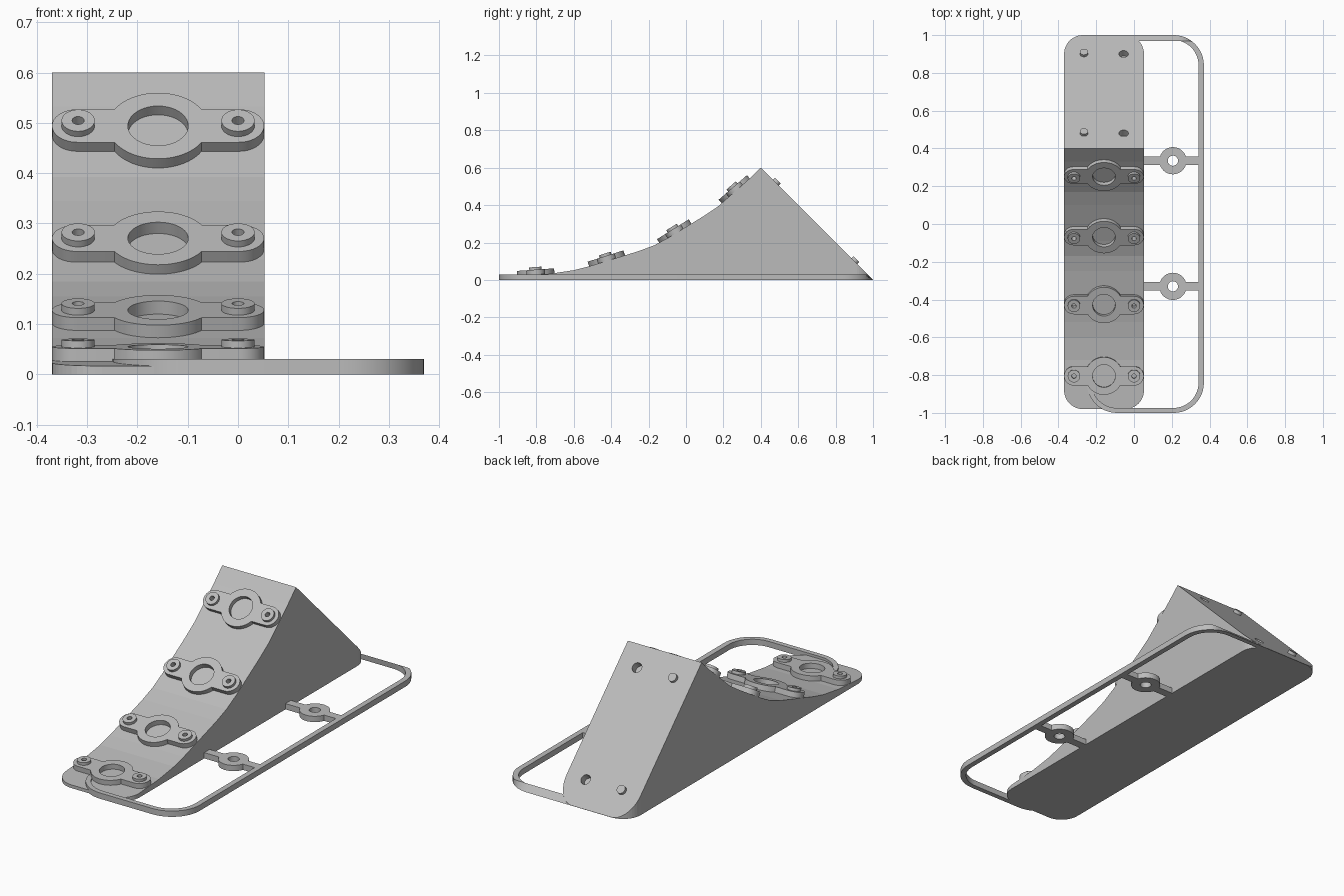
import bpy, bmesh
from math import sin, cos, radians
from mathutils import Matrix

old = bpy.data.objects.get("Cube")
if old:
    bpy.data.objects.remove(old, do_unlink=True)

GREY = (0.5, 0.5, 0.5, 1)
grey = bpy.data.materials.new("plain grey")
grey.use_nodes = True
grey.diffuse_color = GREY
grey.node_tree.nodes["Principled BSDF"].inputs["Base Color"].default_value = GREY


def arc(cx, cy, r, a0, a1, n=12):
    angles = [radians(a0 + (a1 - a0) * i / n) for i in range(n + 1)]
    return [(cx + r * cos(a), cy + r * sin(a)) for a in angles]


def circle(cx, cy, r, n=32):
    return arc(cx, cy, r, 0, 360, n)[:-1]


def rounded_rect(x0, x1, y0, y1, r):
    return (arc(x1 - r, y0 + r, r, -90, 0) + arc(x1 - r, y1 - r, r, 0, 90)
            + arc(x0 + r, y1 - r, r, 90, 180) + arc(x0 + r, y0 + r, r, 180, 270))


def eared_disc(radius, side_angle, reach, ear, ear_steps):
    """Disc with one arm on each side; one ear step leaves a square end."""
    s = side_angle
    return (arc(reach, 0, ear, -90, 90, ear_steps) + arc(0, 0, radius, s, 180 - s, 20)
            + arc(-reach, 0, ear, 90, 270, ear_steps) + arc(0, 0, radius, 180 + s, 360 - s, 20))


def plate(name, loops, z0, z1, matrix=Matrix()):
    """Extrude closed outlines (inner ones become holes) from z0 to z1."""
    curve = bpy.data.curves.new(name, "CURVE")
    curve.dimensions = "2D"
    curve.fill_mode = "BOTH"
    curve.extrude = (z1 - z0) / 2
    for loop in loops:
        spline = curve.splines.new("POLY")
        spline.points.add(len(loop) - 1)
        for point, (x, y) in zip(spline.points, loop):
            point.co = (x, y, 0, 1)
        spline.use_cyclic_u = True
    temp = bpy.data.objects.new(name + "_outline", curve)
    bpy.context.collection.objects.link(temp)
    deps = bpy.context.evaluated_depsgraph_get()
    mesh = bpy.data.meshes.new_from_object(temp.evaluated_get(deps))
    bpy.data.objects.remove(temp, do_unlink=True)
    bm = bmesh.new()
    bm.from_mesh(mesh)
    bmesh.ops.remove_doubles(bm, verts=bm.verts, dist=1e-5)
    bmesh.ops.recalc_face_normals(bm, faces=bm.faces)
    bm.to_mesh(mesh)
    bm.free()
    mesh.transform(matrix @ Matrix.Translation((0, 0, (z0 + z1) / 2)))
    mesh.materials.clear()
    mesh.materials.append(grey)
    mesh.polygons.foreach_set("use_smooth", [False] * len(mesh.polygons))
    obj = bpy.data.objects.new(name, mesh)
    bpy.context.collection.objects.link(obj)
    return obj


def cut(obj, tool, operation):
    """Apply a boolean and discard the cutter."""
    mod = obj.modifiers.new("cut", "BOOLEAN")
    mod.operation, mod.solver, mod.object = operation, "EXACT", tool
    deps = bpy.context.evaluated_depsgraph_get()
    mesh = bpy.data.meshes.new_from_object(obj.evaluated_get(deps))
    obj.modifiers.clear()
    obj.data = mesh
    bpy.data.objects.remove(tool, do_unlink=True)


def smooth(obj):
    bpy.ops.object.select_all(action="DESELECT")
    obj.select_set(True)
    bpy.context.view_layer.objects.active = obj
    bpy.ops.object.shade_smooth_by_angle(angle=radians(30))


# Ramp body: side profile swept across, trimmed to a rounded footprint
profile = [(-1.05, -0.05), (1.051, -0.05), (0.4, 0.6), (0.33, 0.533), (0.23, 0.445),
           (0.17, 0.392), (0.1, 0.345), (-0.09, 0.228), (-0.17, 0.185), (-0.25, 0.155),
           (-0.52, 0.072), (-0.6, 0.052), (-0.72, 0.034), (-1.05, 0.012)]
sideways = Matrix(((0, 0, 1, 0), (1, 0, 0, 0), (0, 1, 0, 0), (0, 0, 0, 1)))
ramp = plate("ramp_body", [profile], -0.5, 0.5, sideways)
footprint = plate("footprint", [rounded_rect(-0.37, 0.053, -0.98, 1, 0.1)], 0, 1)
cut(ramp, footprint, "INTERSECT")

# Back slope: pegs on one side, matching sockets on the other
for label, y in (("upper", 0.48), ("lower", 0.9)):
    tilt = Matrix.Rotation(radians(-45), 4, "X")
    socket = plate("socket", [circle(0, 0, 0.025)], -0.04, 0.05,
                   Matrix.Translation((-0.055, y, 1 - y)) @ tilt)
    cut(ramp, socket, "DIFFERENCE")
    peg = plate(label + "_peg", [circle(0, 0, 0.022)], -0.02, 0.016,
                Matrix.Translation((-0.265, y, 1 - y)) @ tilt)
    smooth(peg)

# Four eared pads up the ramp: base y, base z, tilt
pads = [(-0.803, 0.028, 4), (-0.422, 0.102, 17.5), (-0.056, 0.248, 32), (0.268, 0.474, 41)]
for i, (y, z, angle) in enumerate(pads, 1):
    place = (Matrix.Translation((-0.159, y, z))
             @ Matrix.Rotation(radians(angle), 4, "X"))
    holes = [circle(side * 0.159, 0, 0.012, 20) for side in (-1, 1)]
    pad = plate(f"pad_{i}", [eared_disc(0.1, 30, 0.161, 0.05, 16),
                             circle(0, 0, 0.06, 40)] + holes, -0.012, 0.027, place)
    smooth(pad)
    for side, hole, word in ((-1, holes[0], "right"), (1, holes[1], "left")):
        boss = plate(f"pad_{i}_{word}_boss", [circle(side * 0.159, 0, 0.033), hole],
                     0.027, 0.041, place)
        smooth(boss)

# Thin frame on the ground, its back edge bevelled to follow the back slope
frame = plate("ground_frame", [rounded_rect(-0.25, 0.37, -1, 1, 0.16),
                               rounded_rect(-0.225, 0.342, -0.974, 0.974, 0.134)], 0, 0.03)
for v in frame.data.vertices:
    v.co.y = min(v.co.y, 1 - v.co.z)
smooth(frame)

# Washer tabs joining the frame to the ramp
for label, y in (("front", -0.33), ("back", 0.335)):
    tab = plate(label + "_washer_tab", [eared_disc(0.072, 18, 0.155, 0.022, 1),
                                        circle(0, 0, 0.027)], 0, 0.03,
                Matrix.Translation((0.206, y, 0)))
    smooth(tab)
